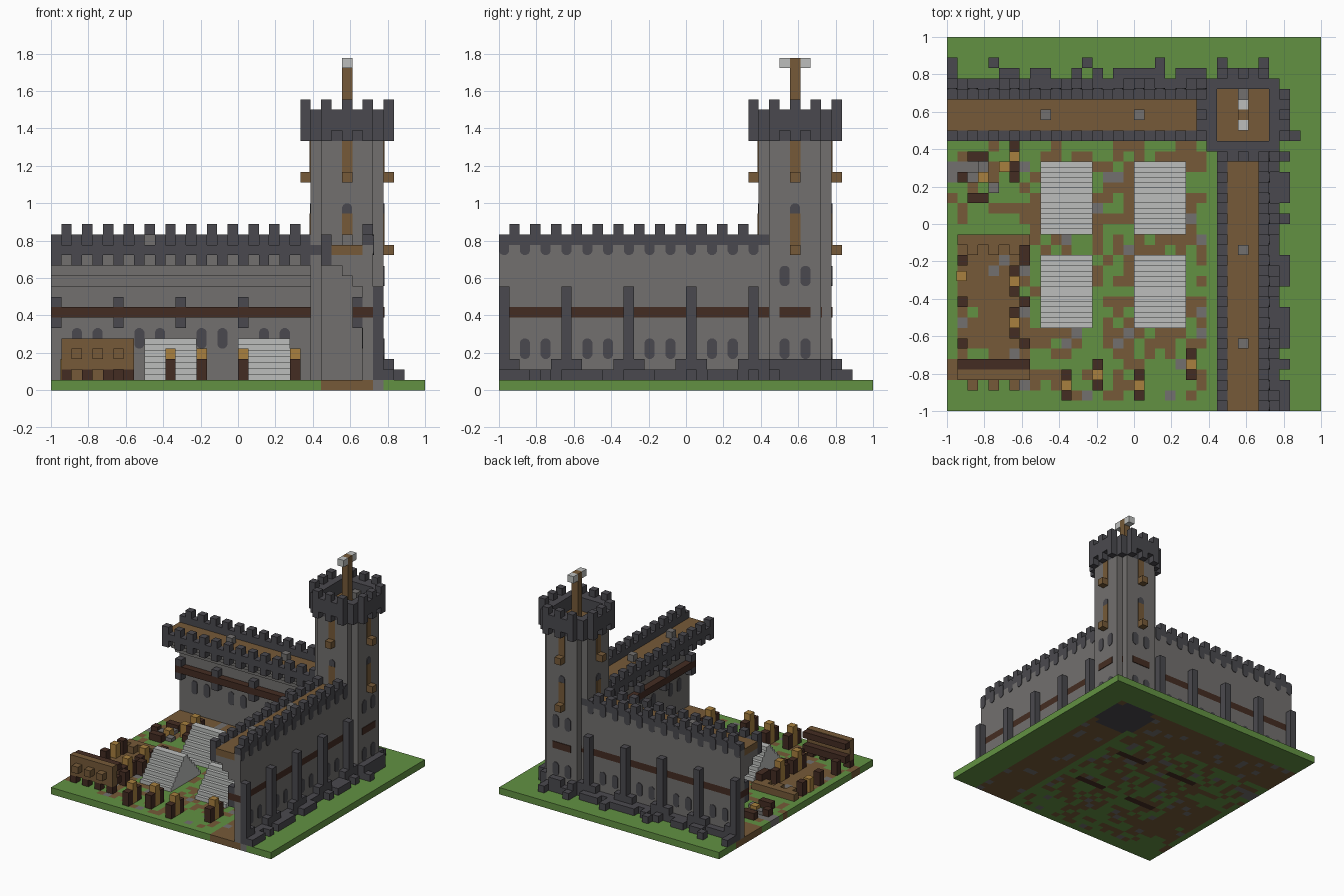
import bpy, bmesh, math, random
from mathutils import Matrix, Vector

if "Cube" in bpy.data.objects:
    bpy.data.objects.remove(bpy.data.objects["Cube"])

random.seed(4)
N = 36            # blocks per side of the plot
V = 2 / N         # block size


def material(name, rgb):
    m = bpy.data.materials.new(name)
    m.use_nodes = True
    lin = [((c / 255 + 0.055) / 1.055) ** 2.4 for c in rgb] + [1]
    m.diffuse_color = lin
    m.node_tree.nodes["Principled BSDF"].inputs["Base Color"].default_value = lin
    return m


GRASS = material("grass_green", (98, 145, 66))
BROWN = material("wood_brown", (118, 90, 56))
STONE = material("stone_grey", (114, 112, 110))
DARK = material("dark_stone", (74, 73, 78))
CLOTH = material("pale_cloth", (188, 190, 188))
UMBER = material("dark_wood", (68, 44, 34))
STRAW = material("straw_yellow", (168, 128, 62))


def finish(name, bm, *mats):
    bmesh.ops.recalc_face_normals(bm, faces=bm.faces)
    me = bpy.data.meshes.new(name)
    bm.to_mesh(me)
    bm.free()
    for m in mats:
        me.materials.append(m)
    ob = bpy.data.objects.new(name, me)
    bpy.context.collection.objects.link(ob)
    return ob


def blocks(name, mat, boxes, swap=False):
    """Boxes as (x, y, z, width, depth, height) in block units."""
    bm = bmesh.new()
    for x, y, z, w, d, h in boxes:
        if swap:
            x, y, w, d = y, x, d, w
        centre = Vector((x + w / 2 - N / 2, y + d / 2 - N / 2, z + h / 2)) * V
        size = Matrix.Diagonal((w * V, d * V, h * V, 1))
        bmesh.ops.create_cube(bm, size=1, matrix=Matrix.Translation(centre) @ size)
    return finish(name, bm, mat)


def ovals(name, mat, spots, swap=False):
    """Thin rounded plates on faces across x: (x, y centre, z, height)."""
    bm = bmesh.new()
    t = 0.08
    for x, y, z, h in spots:
        rings = []
        for off in (-t, t):
            ring = []
            for n in range(12):
                a = math.tau * (n + 0.5) / 12
                s = math.sin(a)
                up = z + h / 2 + 0.5 * s + math.copysign(h / 2 - 0.5, s)
                p = [x + off - N / 2, y + 0.5 * math.cos(a) - N / 2, up]
                if swap:
                    p[0], p[1] = p[1], p[0]
                ring.append(bm.verts.new(Vector(p) * V))
            bm.faces.new(ring)
            rings.append(ring)
        for n in range(12):
            m = (n + 1) % 12
            bm.faces.new((rings[0][n], rings[0][m], rings[1][m], rings[1][n]))
    return finish(name, bm, mat)


def octagon(r):
    """Cells of a stepped octagon around the tower axis."""
    return [(28 + a, 28 + b) for a in range(-r, r + 1) for b in range(-r, r + 1)
            if abs(a) + abs(b) <= r + (r + 1) // 2]


# Ground plot with trodden earth and scattered stones
TENTS = [(x, y) for x in (9, 18) for y in (8, 17)]
TOWER = set(octagon(3))


def ground_kind(i, j):
    if (i, j) in TOWER:
        return 3
    if max(i, j) >= 32:
        return 0
    if max(i, j) >= 26:
        return 2 if random.random() < 0.12 else 1
    if any(x <= i < x + 5 and y + 3 == j for x, y in TENTS):
        return 4
    earth = 0.05
    if 1 <= i < 8 and 5 <= j < 17:
        earth = 0.88
    elif 8 <= i < 24 and j >= 6:
        earth = 0.5
    elif 5 <= i < 25 and j >= 1 or i < 9 and j > 18:
        earth = 0.3
    r = random.random()
    return 1 if r < earth else 2 if r < earth + 0.07 and earth > 0.1 else 0


bm = bmesh.new()
bmesh.ops.create_grid(bm, x_segments=N, y_segments=N, size=1,
                      matrix=Matrix.Translation((0, 0, V)))
for f in bm.faces:
    c = f.calc_center_median()
    f.material_index = ground_kind(int((c.x + 1) / V), int((c.y + 1) / V))
ground = finish("ground", bm, GRASS, BROWN, STONE, DARK, UMBER)
solid = ground.modifiers.new("thickness", "SOLIDIFY")
solid.thickness, solid.offset = V, -1

# Two curtain walls, the second mirrored across the diagonal
for side, swap in (("right", False), ("back", True)):
    def part(name, mat, boxes):
        blocks(side + "_wall_" + name, mat, boxes, swap)

    part("stone", STONE, [(30, 0, 1, 1, 27, 6), (30, 0, 8, 1, 27, 6)])
    part("timber_band", UMBER, [(29, 0, 7, 2, 26, 1)])
    part("corbel_steps", STONE, [(29 - n, 0, 10 + n, 1 + n, 26, 1) for n in range(3)])
    part("walkway", BROWN, [(27, 0, 13, 3, 26, 1)])
    part("inner_parapet", DARK, [(26, 0, 13, 1, 26, 1)]
         + [(26, a, 14, 1, 1, 1) for a in range(0, 25, 2)]
         + [(26, a, 12, 1, 1, 1) for a in range(0, 25, 2)])
    part("outer_parapet", DARK, [(30, 0, 14, 1, 27, 1)]
         + [(30, a, 15, 1, 1, 1) for a in range(1, 25, 2)])
    part("buttresses", DARK, [(31, a, 1, 1, 1, 9) for a in range(0, 25, 6)])
    part("brackets", DARK, [(29, a, z, 1, 1, 1) for a in range(0, 24, 6) for z in (6, 8)])
    part("footing", DARK, [(31, 0, 1, 1, 25, 1)]
         + [(32, a, 1, 1, 1, 1) for a in range(25) if a % 6 == 0 or random.random() < 0.5]
         + [(31, a, 2, 1, 1, 1) for a in range(25) if a % 6 in (1, 5)]
         + [(33, a, 1, 1, 1, 1) for a in ((0, 4, 13, 20, 26, 30) if swap else (26,))])
    part("lanterns", STONE, [(28, a, 14, 1, 1, 1) for a in ((9, 18) if swap else (6, 15))])
    loops = [a + 0.5 for b in range(0, 24, 6) for a in (b + 2, b + 4)]
    ovals(side + "_wall_windows", DARK, [(31, a, 3, 2) for a in loops]
          + [(30, a, 4, 2) for a in loops], swap)
    ovals(side + "_wall_scallops", DARK, [(31, a + 0.5, 13, 2) for a in range(0, 26, 2)], swap)

    # Tower openings, shutters and projecting boxes on the matching faces
    ovals(side + "_tower_windows", DARK, [(32, a, z, 2) for a in (27.5, 29.5) for z in (3, 10)]
          + [(32, 28.5, 16, 2), (25, 28.5, 16, 2)], swap)
    blocks(side + "_tower_shutters", BROWN, [
        (31.1, 28, 14, 1, 1, 3), (31.1, 28, 21, 1, 1, 3),
        (24.9, 28, 14, 1, 1, 3), (24.9, 28, 21, 1, 1, 3)], swap)
    blocks(side + "_tower_boxes", BROWN, [
        (32, 28, 13, 1, 1, 1), (32, 28, 20, 1, 1, 1), (24, 28, 20, 1, 1, 1)], swap)
    blocks(side + "_tower_band", UMBER, [(31.1, 27, 7, 1, 3, 1)]
           + [(30.1, a, 7, 1, 1, 1) for a in (26, 30)], swap)

# Corner tower
blocks("tower_shaft", STONE, [(i, j, 1, 1, 1, 23) for i, j in octagon(3)])
blocks("tower_footing", DARK, [(i, j, 1, 1, 1, 2 if max(i, j) < 32 or i % 3 else 1)
                               for i, j in octagon(4) if (i, j) not in TOWER and max(i, j) > 30])
deck = [(i, j) for i, j in octagon(4) if max(abs(i - 28), abs(j - 28)) <= 2]
rim = [c for c in octagon(4) if c not in deck]
edge = [(i, j) for i, j in rim if max(abs(i - 28), abs(j - 28)) == 4]
blocks("tower_crown", DARK, [(i, j, 25 if (i, j) in edge and (i % 2 or j % 2) else 24, 1, 1,
                              2 if (i, j) in edge and (i % 2 or j % 2) else 3) for i, j in rim]
       + [(i, j, 27, 1, 1, 1) for i, j in edge if i % 2 == 0 and j % 2 == 0])
blocks("tower_deck", BROWN, [(26, 26, 24, 5, 5, 1)])
blocks("deck_lantern", STONE, [(28, 30, 25, 1, 1, 1)])
blocks("flag_pole", BROWN, [(28, 28, 25, 1, 1, 7)])
blocks("pole_lamps", CLOTH, [(28, 27, 31, 1, 1, 1), (28, 29, 31, 1, 1, 1)])

# Stepped tents
for n, (x, y) in enumerate(TENTS):
    blocks("tent_%d" % (n + 1), CLOTH,
           [(x, y + s / 2, 1 + s * 4 / 7, 5, 7 - s, 4 / 7) for s in range(7)])

# Straw dummies with dark wooden supports
dummies = [(11, 2), (14, 3), (18, 2), (23, 4), (6, 24), (6, 12), (6, 8)]
blocks("dummy_heads", STRAW, [(i, j, 1, 1, 1, 3) for i, j in dummies]
       + [(5, 23, 1, 1, 1, 2), (0.9, 12.5, 1, 1, 1, 2)])
blocks("dummy_supports", UMBER, [(i, j + d, 1, 1, 1, 2) for i, j in dummies for d in (-1, 1)])

# Campfire benches
blocks("camp_benches", UMBER, [(2, 24, 1, 2, 1, 1), (2, 20, 1, 2, 1, 1),
                               (1, 22, 1, 1, 1, 1), (6, 22, 1, 1, 1, 1)])
blocks("camp_fire", STRAW, [(3, 22, 1, 1, 1, 1)])
blocks("camp_stones", STONE, [(2, 22, 1, 1, 1, 0.5), (4, 21, 1, 1, 1, 0.5), (3, 23, 1, 1, 1, 0.5)])

# Training yard rails and target wall
blocks("yard_posts", UMBER, [(1, j, 1, 1, 1, 2) for j in (6, 10, 14)]
       + [(7, j, 1, 1, 1, 2) for j in (6, 10, 14, 15)])
blocks("yard_rail", BROWN, [(1, 16, 1, 7, 1, 1)] + [(i, 15, 1, 1, 1, 1) for i in (2, 4, 6)])
blocks("target_wall", BROWN, [(1, 3, 2, 7, 1, 3)] + [(i, 2, 3, 1, 1, 1) for i in (2, 4, 6)])
blocks("target_wall_base", UMBER, [(i, 3, 1, 1, 1, 1) for i in range(1, 8, 2)]
       + [(1, 4, 2, 7, 1, 1), (1, 4, 4, 7, 1, 0.9)])
